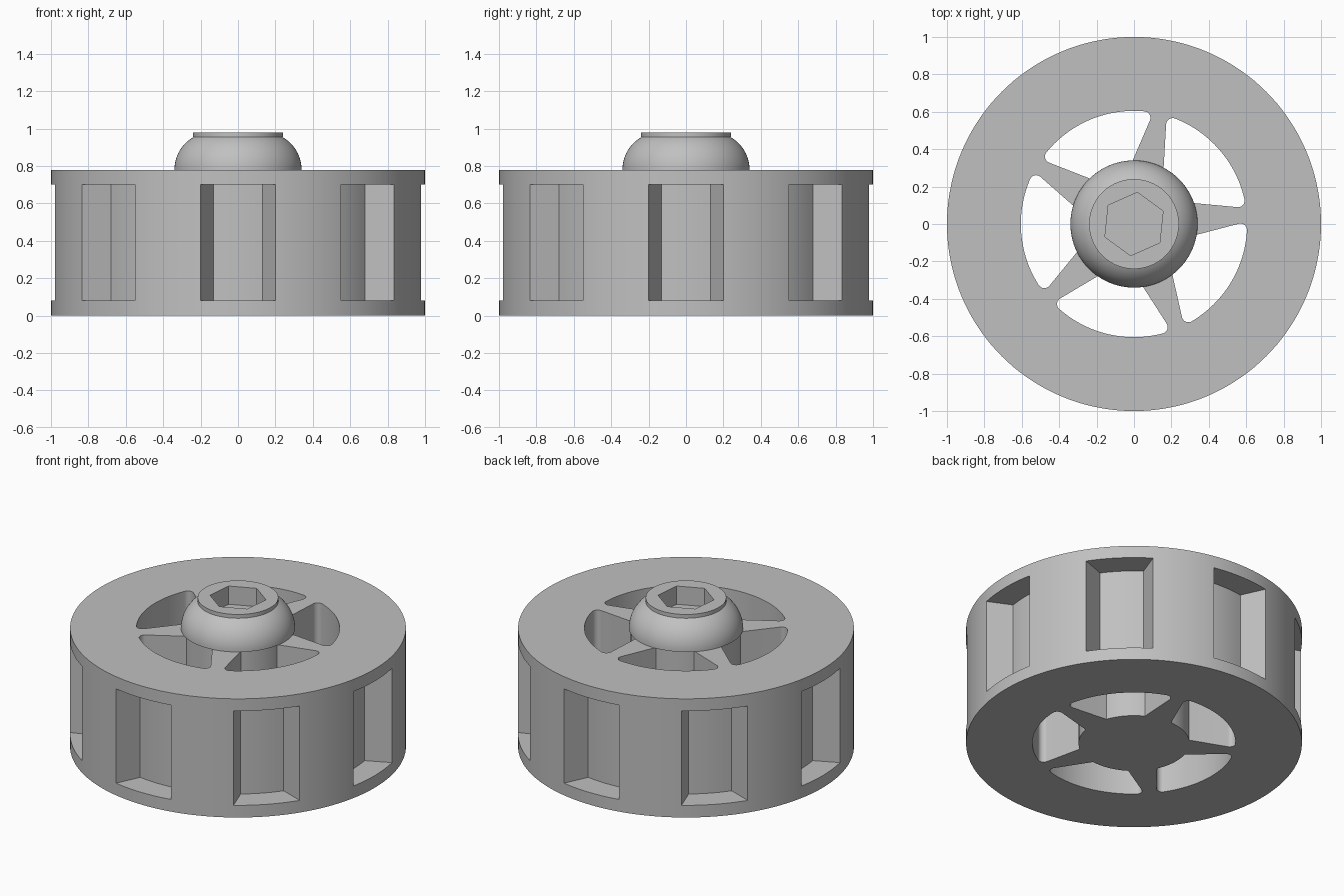
import bpy, bmesh, math
from math import radians, cos, sin, tan, atan2, sqrt, tau
from mathutils import Matrix, Vector

if "Cube" in bpy.data.objects:
    bpy.data.objects.remove(bpy.data.objects["Cube"], do_unlink=True)

# One plain grey for everything
grey = bpy.data.materials.new("plain grey")
grey.use_nodes = True
COLOUR = (0.53, 0.53, 0.53, 1)
grey.diffuse_color = COLOUR
grey.node_tree.nodes["Principled BSDF"].inputs["Base Color"].default_value = COLOUR


def polar(r, a):
    return (r * cos(a), r * sin(a))


def arc(r, a0, a1, n):
    return [polar(r, a0 + (a1 - a0) * i / n) for i in range(n + 1)]


def finish(name, bm):
    bmesh.ops.recalc_face_normals(bm, faces=bm.faces)
    mesh = bpy.data.meshes.new(name)
    bm.to_mesh(mesh)
    bm.free()
    mesh.materials.append(grey)
    obj = bpy.data.objects.new(name, mesh)
    bpy.context.collection.objects.link(obj)
    return obj


def prisms(name, outline, z0, z1, angles):
    """Upright prisms of one outline, repeated at angles about the z axis."""
    bm = bmesh.new()
    for a in angles:
        rot = Matrix.Rotation(a, 3, 'Z')
        face = bm.faces.new([bm.verts.new(rot @ Vector((x, y, z0))) for x, y in outline])
        top = bmesh.ops.extrude_face_region(bm, geom=[face])["geom"]
        bmesh.ops.translate(bm, vec=(0, 0, z1 - z0),
                            verts=[v for v in top if isinstance(v, bmesh.types.BMVert)])
    return finish(name, bm)


def lathe(name, profile, steps):
    bm = bmesh.new()
    verts = [bm.verts.new((r, 0, z)) for r, z in profile]
    edges = [bm.edges.new(pair) for pair in zip(verts, verts[1:])]
    bmesh.ops.spin(bm, geom=verts + edges, cent=(0, 0, 0), axis=(0, 0, 1),
                   angle=tau, steps=steps)
    bmesh.ops.remove_doubles(bm, verts=bm.verts, dist=1e-5)
    return finish(name, bm)


def activate(obj):
    bpy.ops.object.select_all(action='DESELECT')
    obj.select_set(True)
    bpy.context.view_layer.objects.active = obj


def cut(obj, cutter):
    activate(obj)
    mod = obj.modifiers.new("cut", 'BOOLEAN')
    mod.operation = 'DIFFERENCE'
    mod.solver = 'EXACT'
    mod.object = cutter
    bpy.ops.object.modifier_apply(modifier=mod.name)
    bpy.data.objects.remove(cutter, do_unlink=True)


def smooth(obj):
    activate(obj)
    bpy.ops.object.shade_smooth_by_angle(angle=radians(25))


HEIGHT, HUB_R, WINDOW_R, FILLET = 0.78, 0.33, 0.605, 0.035


def window_outline():
    """Opening between two tapered spokes, centred on +x, outer corners rounded."""
    taper, half = radians(10), radians(36)
    d = Vector((cos(taper), sin(taper)))
    n = Vector((sin(taper), -cos(taper)))
    start = Vector((0.34, -0.083))

    def on_edge(offset, r):
        p = start + n * offset
        b = p.dot(d)
        return p + d * (-b + sqrt(b * b - p.dot(p) + r * r))

    corner = on_edge(0, HUB_R)
    centre = on_edge(FILLET, WINDOW_R - FILLET)
    a_in = atan2(corner.y, corner.x)
    a_out = atan2(centre.y, centre.x)
    turn = arc(FILLET, math.pi / 2 + taper, a_out, 10)
    rot = Matrix.Rotation(half, 2)
    side = [tuple(rot @ (centre + Vector(p))) for p in turn]
    upper = arc(HUB_R, 0, a_in + half, 8) + side + arc(WINDOW_R, a_out + half, 0, 14)[1:]
    return upper + [(x, -y) for x, y in reversed(upper[1:-1])]


# Wheel body with five through windows and eight rim pockets
wheel = prisms("wheel_body", arc(1, 0, tau, 144)[:-1], 0, HEIGHT, [0])
cut(wheel, prisms("window_cutter", window_outline(), -0.1, HEIGHT + 0.1,
                  [radians(40.7 + 72 * i) for i in range(5)]))
pocket = [(1.05, -0.233)] + arc(0.84, radians(-8.9), radians(8.9), 8) + [(1.05, 0.233)]
cut(wheel, prisms("pocket_cutter", pocket, 0.08, 0.70, [tau * i / 8 for i in range(8)]))
smooth(wheel)

# Domed bolt head with a raised collar and a hexagonal socket
dome = [(0.14 + x, HEIGHT + z) for x, z in arc(0.2, 0, radians(61), 14)]
bolt = lathe("bolt_head", [(0, HEIGHT)] + dome + [(0.24, 0.955), (0.24, 0.98), (0, 0.98)], 96)
cut(bolt, prisms("socket_cutter", arc(0.17, 0, tau, 6)[:-1], 0.86, 1.1, [radians(24)]))
smooth(bolt)
